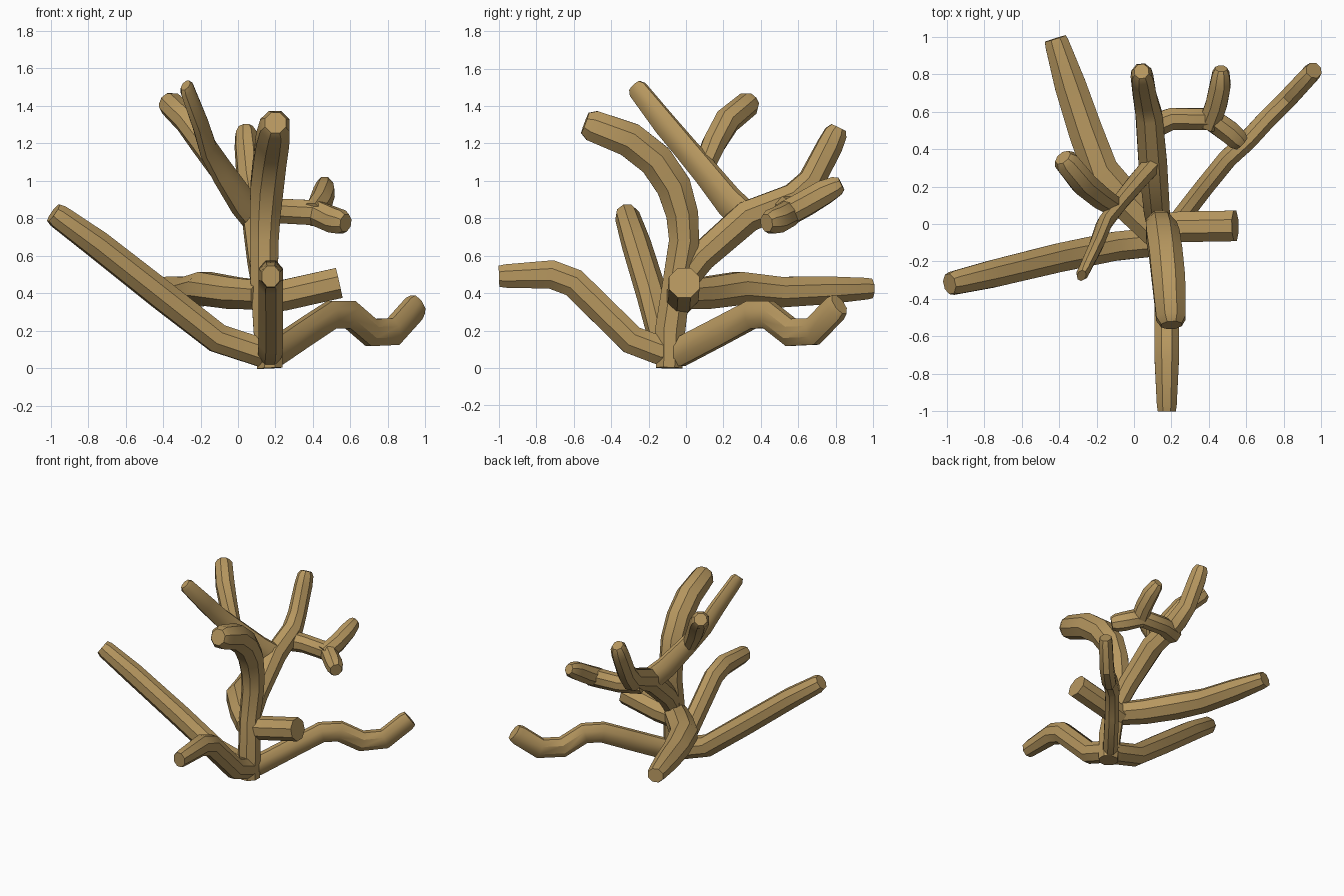
import bpy, bmesh, math
from mathutils import Vector

SIDES = 8
bark = bpy.data.materials.new("tan")
bark.diffuse_color = (0.47, 0.31, 0.115, 1)


def branch(name, pts, width=1.0, ref=(0, 0, 1), tip=0.7):
    """Faceted tube through (x, y, z, radius); width squeezes it sideways."""
    pos = [Vector(p[:3]) for p in pts]
    rad = [p[3] for p in pts]
    # chamfered tip: last stretch shrinks to a smaller flat end
    d = (pos[-1] - pos[-2]).normalized()
    end, r = pos[-1].copy(), rad[-1]
    if tip < 1:
        pos[-1] = end - d * min(r * 0.5, (end - pos[-2]).length * 0.5)
        pos.append(end)
        rad.append(r * tip)
    bm = bmesh.new()
    rings = []
    for i, p in enumerate(pos):
        a = (p - pos[i - 1]).normalized() if i else Vector()
        b = (pos[i + 1] - p).normalized() if i < len(pos) - 1 else Vector()
        t = (a + b).normalized()
        side = t.cross(Vector(ref)).normalized()
        up = side.cross(t)
        ring = []
        for k in range(SIDES):
            ang = math.tau * (k + 0.5) / SIDES
            ring.append(bm.verts.new(p + rad[i] * 1.04 * (
                side * math.cos(ang) * width + up * math.sin(ang))))
        rings.append(ring)
    for lo, hi in zip(rings, rings[1:]):
        for k in range(SIDES):
            n = (k + 1) % SIDES
            bm.faces.new((lo[k], lo[n], hi[n], hi[k]))
    bm.faces.new(rings[0][::-1])
    bm.faces.new(rings[-1])
    bmesh.ops.recalc_face_normals(bm, faces=bm.faces)
    me = bpy.data.meshes.new(name)
    bm.to_mesh(me)
    bm.free()
    me.materials.append(bark)
    ob = bpy.data.objects.new(name, me)
    bpy.context.collection.objects.link(ob)
    bpy.ops.object.select_all(action='DESELECT')
    ob.select_set(True)
    bpy.context.view_layer.objects.active = ob
    bpy.ops.object.shade_smooth_by_angle(angle=math.radians(35))


# Trunk curling over towards the front
branch("trunk", [(.17, -.09, 0, .07), (.16, -.085, .2, .08), (.14, -.05, .45, .075),
                 (.14, -.01, .68, .08), (.145, -.02, .82, .085), (.155, -.065, .97, .092),
                 (.17, -.16, 1.11, .092), (.185, -.3, 1.22, .092),
                 (.2, -.54, 1.31, .082)], ref=(1, 0, 0), width=1.05)

# Low branches spreading from the foot
branch("left_low_branch", [(.2, -.09, .085, .08), (.12, -.095, .085, .08),
                           (-.11, -.12, .16, .08), (-.4, -.18, .385, .08),
                           (-.75, -.265, .66, .076), (-.985, -.32, .83, .065)],
       tip=.85)
branch("right_low_branch", [(.14, -.11, .085, .08), (.2, -.03, .085, .08),
                            (.37, .19, .2, .078), (.5, .35, .285, .078),
                            (.6, .44, .285, .078), (.71, .56, .19, .078),
                            (.83, .68, .195, .078), (.96, .82, .34, .075)],
       width=.68, tip=.85)
branch("front_low_branch", [(.17, -.04, .08, .075), (.17, -.13, .09, .08),
                            (.175, -.29, .15, .08), (.175, -.6, .455, .08),
                            (.175, -.72, .5, .08), (.175, -1, .49, .065)],
       width=.85, tip=.9)

# Middle branches
branch("right_stub", [(.12, -.03, .37, .085), (.25, -.015, .39, .085),
                      (.54, -.01, .455, .085)], tip=1)
branch("back_left_branch", [(.13, -.05, .39, .08), (-.02, .1, .4, .088), (-.18, .28, .425, .092),
                            (-.26, .5, .405, .085), (-.34, .74, .415, .078),
                            (-.42, .99, .425, .06)], width=1.12, tip=.9)

# Upper back branch and its forks
branch("back_branch", [(.14, -.05, .42, .07), (.12, .08, .59, .08), (.1, .33, .81, .088),
                       (.08, .58, .91, .082), (.06, .67, 1.0, .073),
                       (.045, .77, 1.19, .07), (.04, .815, 1.285, .062)], width=.9)
branch("fork_arm", [(.05, .5, .86, .08), (.2, .56, .84, .068), (.41, .56, .83, .07),
                    (.51, .49, .79, .07), (.575, .43, .775, .065)], width=.9, tip=.75)
branch("fork_twig", [(.4, .53, .82, .07), (.44, .64, .88, .07), (.46, .74, .94, .068),
                     (.465, .83, .985, .055)], width=.85)
branch("upper_left_branch", [(.1, .32, .8, .09), (.02, .23, .89, .085), (-.08, .11, 1.04, .075),
                             (-.16, 0, 1.17, .068), (-.2, -.11, 1.3, .065),
                             (-.28, -.275, 1.51, .055)], width=.6)
branch("upper_left_twig", [(-.1, .09, 1.06, .055), (-.19, .15, 1.2, .065), (-.27, .22, 1.32, .07),
                           (-.38, .355, 1.43, .066)])
